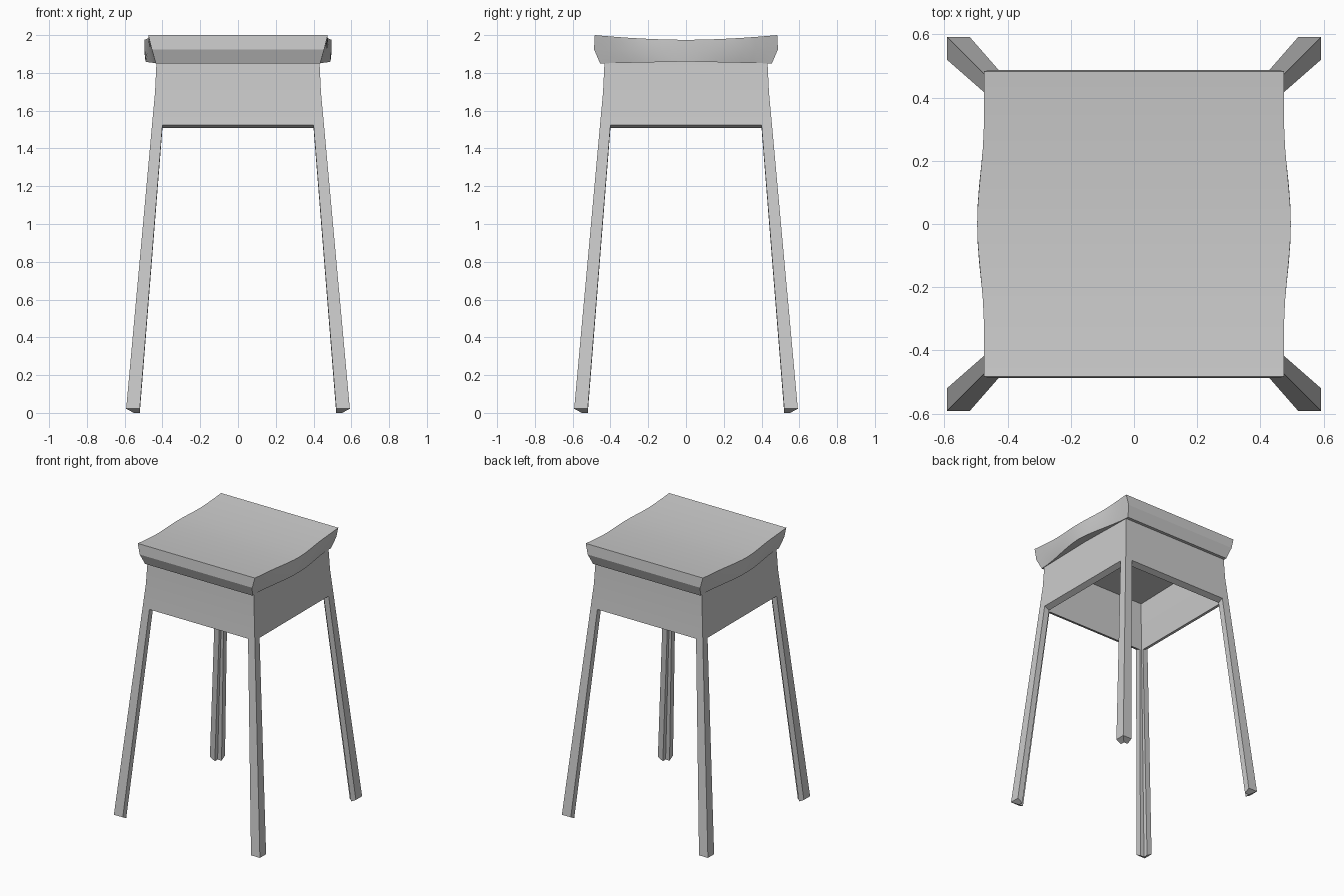
import bpy, bmesh
from mathutils import Matrix, Vector
from math import pi, radians

if "Cube" in bpy.data.objects:
    bpy.data.objects.remove(bpy.data.objects["Cube"])


def finish(bm, name):
    bmesh.ops.remove_doubles(bm, verts=bm.verts, dist=0.0005)
    bmesh.ops.recalc_face_normals(bm, faces=bm.faces)
    me = bpy.data.meshes.new(name)
    bm.to_mesh(me)
    bm.free()
    ob = bpy.data.objects.new(name, me)
    bpy.context.collection.objects.link(ob)
    bpy.ops.object.select_all(action='DESELECT')
    ob.select_set(True)
    bpy.context.view_layer.objects.active = ob
    bpy.ops.object.shade_smooth_by_angle(angle=radians(20))
    return ob


# Base: four mitred sheets, each an apron with two splayed legs
T = 0.04
# z, half width, inner edge of leg, drop of the inner skin
LEVELS = [(1.87, 0.431, 0.40, 0), (1.70, 0.439, 0.40, 0),
          (1.525, 0.455, 0.40, 0.018), (0.022, 0.592, 0.52, 0.022)]
CELLS = [(r, c) for r in range(2) for c in range(3)] + [(2, 0), (2, 2)]

bm = bmesh.new()
for turn in range(4):
    rot = Matrix.Rotation(turn * pi / 2, 3, 'Z')
    skins = []
    for inset in (0, T):
        skin = []
        for z, h, i, drop in LEVELS:
            k = h - inset
            e = min(i, k - 0.002)
            zz = z - (drop if inset else 0)
            skin.append([bm.verts.new(rot @ Vector((x, -k, zz)))
                         for x in (-k, -e, e, k)])
        skins.append(skin)
    edges = {}
    for r, c in CELLS:
        ring = [(r, c), (r, c + 1), (r + 1, c + 1), (r + 1, c)]
        for skin in skins:
            bm.faces.new([skin[a][b] for a, b in ring])
        for p, q in zip(ring, ring[1:] + ring[:1]):
            key = tuple(sorted((p, q)))
            edges[key] = edges.get(key, 0) + 1
    # close the open rims, leaving the mitred corners to be welded
    for (p, q), n in edges.items():
        if n == 1 and not (p[1] == q[1] and p[1] in (0, 3)):
            o, s = skins
            bm.faces.new([o[p[0]][p[1]], o[q[0]][q[1]],
                          s[q[0]][q[1]], s[p[0]][p[1]]])
finish(bm, "base_with_legs")

# Seat: saddle lofted front to back, with bulging sides
bm = bmesh.new()
N = 16
rings = []
for n in range(N + 1):
    u = 2 * n / N - 1
    a = abs(u)
    f = min(1, a / 0.65)
    bulge = 1 - f * f * (3 - 2 * f)
    g = 1 - a * a * (3 - 2 * a)
    top = 1.975 + 0.025 * a ** 1.8
    low = 1.86 - 0.01 * a
    pts = [(0.475 + 0.021 * bulge, 0.483 * u, top),
           (0.456 + 0.040 * g, 0.487 * u, (top + low) / 2),
           (0.435 + 0.055 * g, 0.455 * u, low)]
    pts += [(-x, y, z) for x, y, z in reversed(pts)]
    rings.append([bm.verts.new(p) for p in pts])
for p, q in zip(rings, rings[1:]):
    for k in range(6):
        j = (k + 1) % 6
        bm.faces.new([p[k], p[j], q[j], q[k]])
for r in (rings[0], rings[-1]):
    bm.faces.new([r[0], r[1], r[4], r[5]])
    bm.faces.new([r[1], r[2], r[3], r[4]])
finish(bm, "seat")
